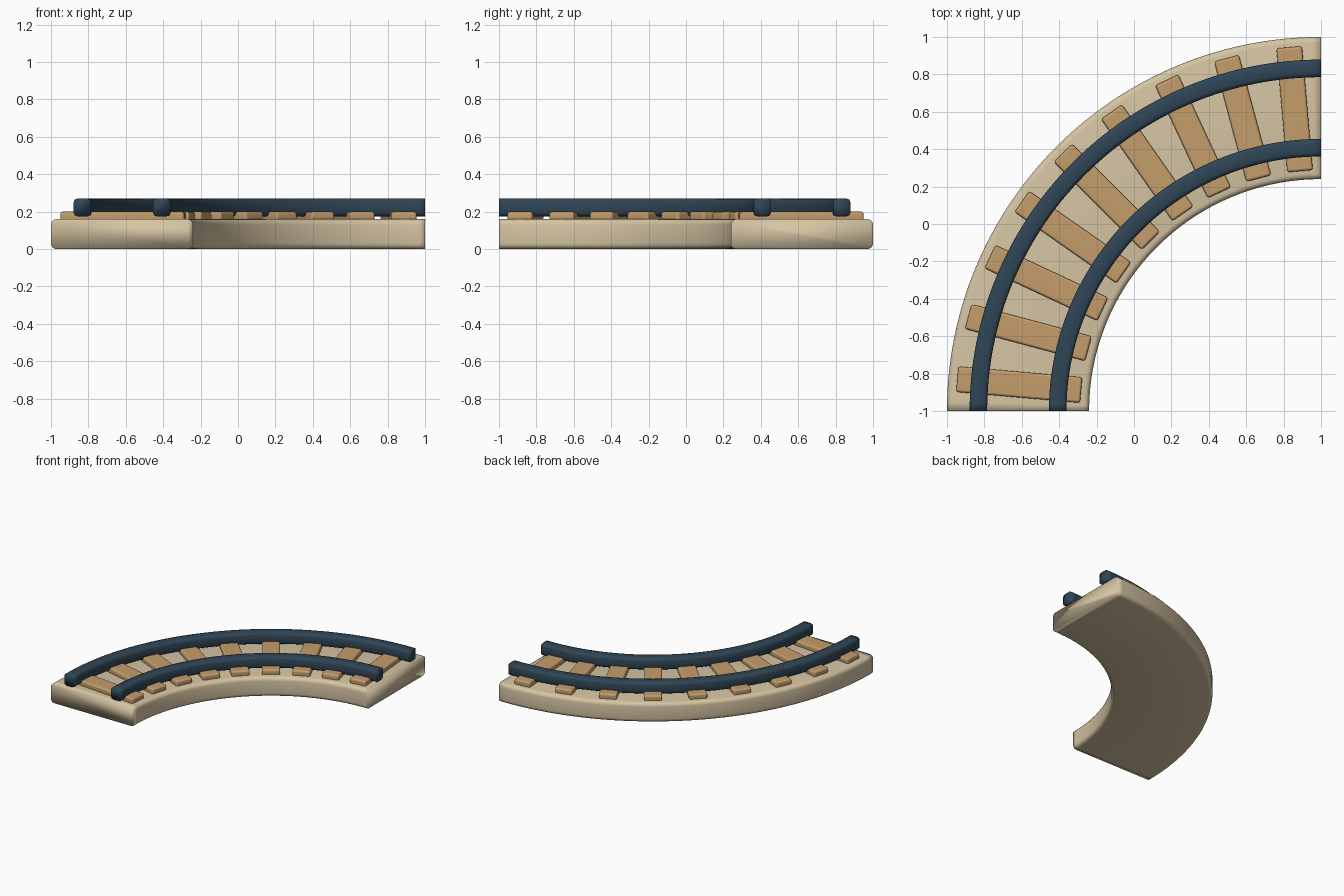
import bpy, bmesh
from math import sin, cos, pi, radians
from mathutils import Vector

cube = bpy.data.objects.get("Cube")
if cube:
    bpy.data.objects.remove(cube, do_unlink=True)

CENTRE = Vector((1, -1, 0))   # centre of the quarter turn
STEPS = 64


def material(name, srgb):
    linear = [((c / 255 + 0.055) / 1.055) ** 2.4 for c in srgb] + [1]
    mat = bpy.data.materials.new(name)
    mat.use_nodes = True
    mat.diffuse_color = linear
    mat.node_tree.nodes["Principled BSDF"].inputs["Base Color"].default_value = linear
    return mat


def on_arc(radius, angle, z=0):
    return CENTRE + Vector((-radius * cos(angle), radius * sin(angle), z))


def rounded_profile(r0, r1, z0, z1, round_r, segments):
    """Rounded rectangle in the radius / height plane."""
    points = []
    corners = [(r1, z1, -1, -1), (r0, z1, 1, -1), (r0, z0, 1, 1), (r1, z0, -1, 1)]
    for k, (r, z, sr, sz) in enumerate(corners):
        for i in range(segments + 1):
            a = (k + i / segments) * pi / 2
            points.append((r + round_r * (sr + cos(a)), z + round_r * (sz + sin(a))))
    return points


def finish(bm, name, mat):
    bmesh.ops.recalc_face_normals(bm, faces=bm.faces)
    for face in bm.faces:
        face.smooth = True
    mesh = bpy.data.meshes.new(name)
    bm.to_mesh(mesh)
    bm.free()
    mesh.materials.append(mat)
    obj = bpy.data.objects.new(name, mesh)
    bpy.context.collection.objects.link(obj)
    return obj


def sweep(name, profile, mat):
    """Sweep a profile through the quarter turn and cap both ends."""
    bm = bmesh.new()
    rings = [[bm.verts.new(on_arc(r, pi / 2 * s / STEPS, z)) for r, z in profile]
             for s in range(STEPS + 1)]
    n = len(profile)
    for a, b in zip(rings, rings[1:]):
        for i in range(n):
            j = (i + 1) % n
            bm.faces.new((a[i], a[j], b[j], b[i]))
    bm.faces.new(rings[0])
    bm.faces.new(rings[-1])
    return finish(bm, name, mat)


def sleeper(index, mat):
    """Softly bevelled plank pointing at the centre of the turn."""
    angle = radians(5 + 10 * index)
    bm = bmesh.new()
    bmesh.ops.create_cube(bm, size=1)
    bmesh.ops.scale(bm, vec=(0.665, 0.137, 0.05), verts=bm.verts)
    bmesh.ops.bevel(bm, geom=bm.edges[:], offset=0.014, segments=3,
                    profile=0.5, affect='EDGES')
    obj = finish(bm, f"sleeper_{index + 1}", mat)
    obj.location = on_arc(1.62, angle, 0.175)
    obj.rotation_euler.z = -angle
    # Keep the flat plank faces crisp in shading
    mod = obj.modifiers.new("flat_faces", 'WEIGHTED_NORMAL')
    mod.keep_sharp = True


sand = material("sand", (214, 197, 163))
wood = material("wood", (197, 157, 107))
steel = material("dark_blue_steel", (47, 69, 86))

# Track bed
sweep("track_bed", rounded_profile(1.24, 2.0, 0, 0.16, 0.03, 4), sand)

# Wooden sleepers
for i in range(9):
    sleeper(i, wood)

# Two rails
for name, r in (("inner_rail", 1.408), ("outer_rail", 1.832)):
    sweep(name, rounded_profile(r - 0.047, r + 0.047, 0.175, 0.27, 0.02, 2), steel)
